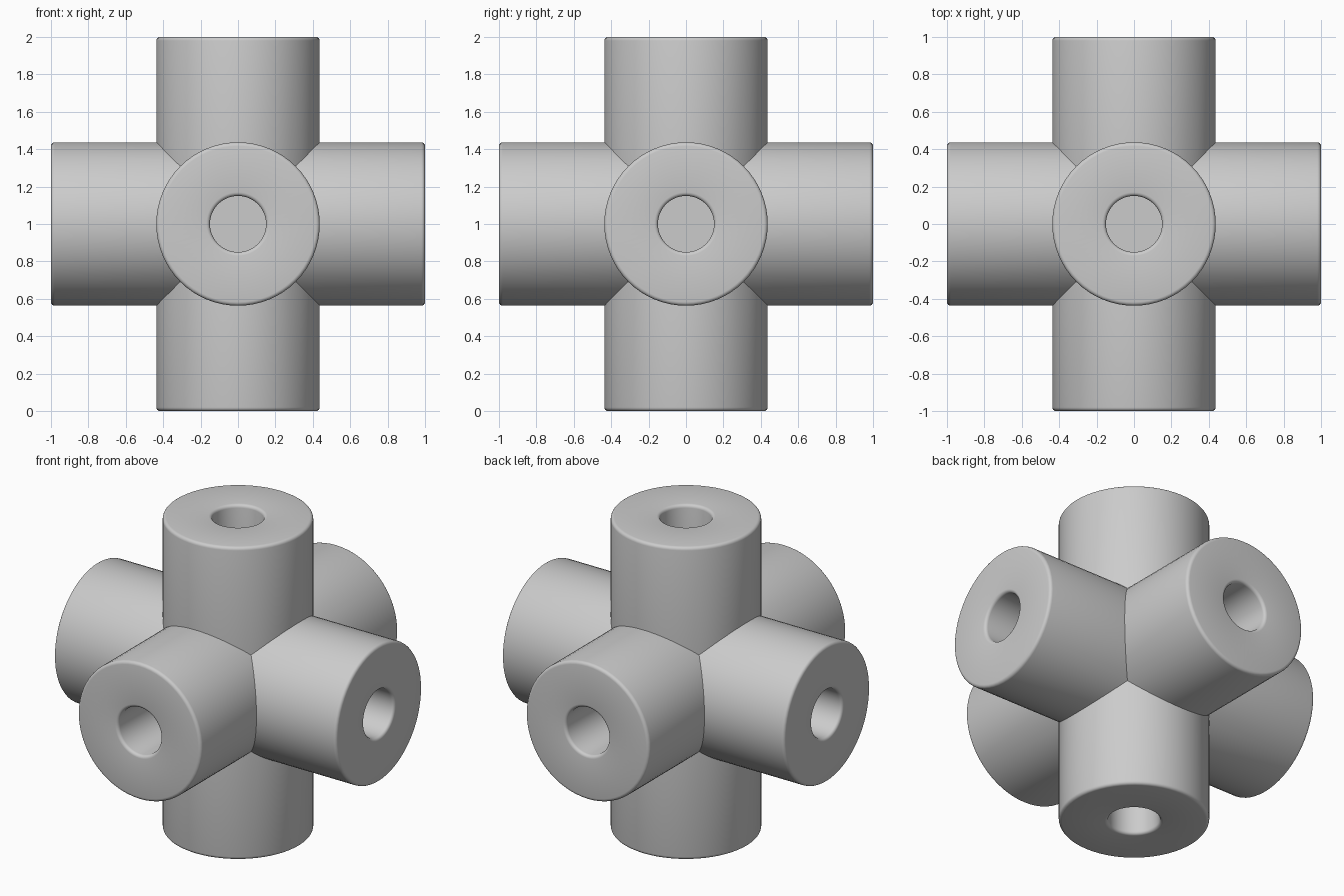
import bpy
import bmesh
from math import sin, cos, pi, radians
from mathutils import Matrix, Vector

cube = bpy.data.objects.get("Cube")
if cube:
    bpy.data.objects.remove(cube, do_unlink=True)

RADIUS, HOLE, FLOOR = 0.437, 0.15, 0.45   # FLOOR: distance of hole floor from the centre
FILLET, STEPS, SIDES = 0.02, 4, 64


def fillet(centre_r, start, end):
    """Rounded edge as (radius, height) points, angles in degrees."""
    angles = [radians(start + (end - start) * i / STEPS) for i in range(STEPS + 1)]
    return [(centre_r + FILLET * cos(a), 1 - FILLET + FILLET * sin(a)) for a in angles]


# Arm section from the outer rim, over the end face, down into the blind hole
profile = fillet(RADIUS - FILLET, 0, 90) + fillet(HOLE + FILLET, 90, 180) + [(HOLE, FLOOR)]


def add_arm(bm, turn):
    rings = []
    angles = [2 * pi * i / SIDES for i in range(SIDES)]
    # Mitred inner end, where neighbouring arms meet on diagonal planes
    mitre = [Vector((RADIUS * cos(a), RADIUS * sin(a), RADIUS * max(abs(cos(a)), abs(sin(a)))))
             for a in angles]
    rings.append([bm.verts.new(turn @ p) for p in mitre])
    for r, z in profile:
        rings.append([bm.verts.new(turn @ Vector((r * cos(a), r * sin(a), z))) for a in angles])
    for low, high in zip(rings, rings[1:]):
        for i in range(SIDES):
            j = (i + 1) % SIDES
            bm.faces.new((low[i], low[j], high[j], high[i]))
    bm.faces.new(rings[-1])


# Six arms: four around the x axis, two along x
bm = bmesh.new()
turns = [Matrix.Rotation(k * pi / 2, 3, 'X') for k in range(4)]
turns += [Matrix.Rotation(s * pi / 2, 3, 'Y') for s in (-1, 1)]
for turn in turns:
    add_arm(bm, turn)
bmesh.ops.remove_doubles(bm, verts=bm.verts, dist=0.0005)
bmesh.ops.recalc_face_normals(bm, faces=bm.faces)
mesh = bpy.data.meshes.new("six_way_connector")
bm.to_mesh(mesh)
bm.free()

# Plain grey material
grey = bpy.data.materials.new("light_grey")
grey.use_nodes = True
colour = (0.6, 0.6, 0.6, 1)
grey.diffuse_color = colour
grey.node_tree.nodes["Principled BSDF"].inputs["Base Color"].default_value = colour
mesh.materials.append(grey)

connector = bpy.data.objects.new("six_way_connector", mesh)
connector.location.z = 1
bpy.context.collection.objects.link(connector)
bpy.ops.object.select_all(action='DESELECT')
connector.select_set(True)
bpy.context.view_layer.objects.active = connector
bpy.ops.object.shade_smooth_by_angle(angle=radians(35))
